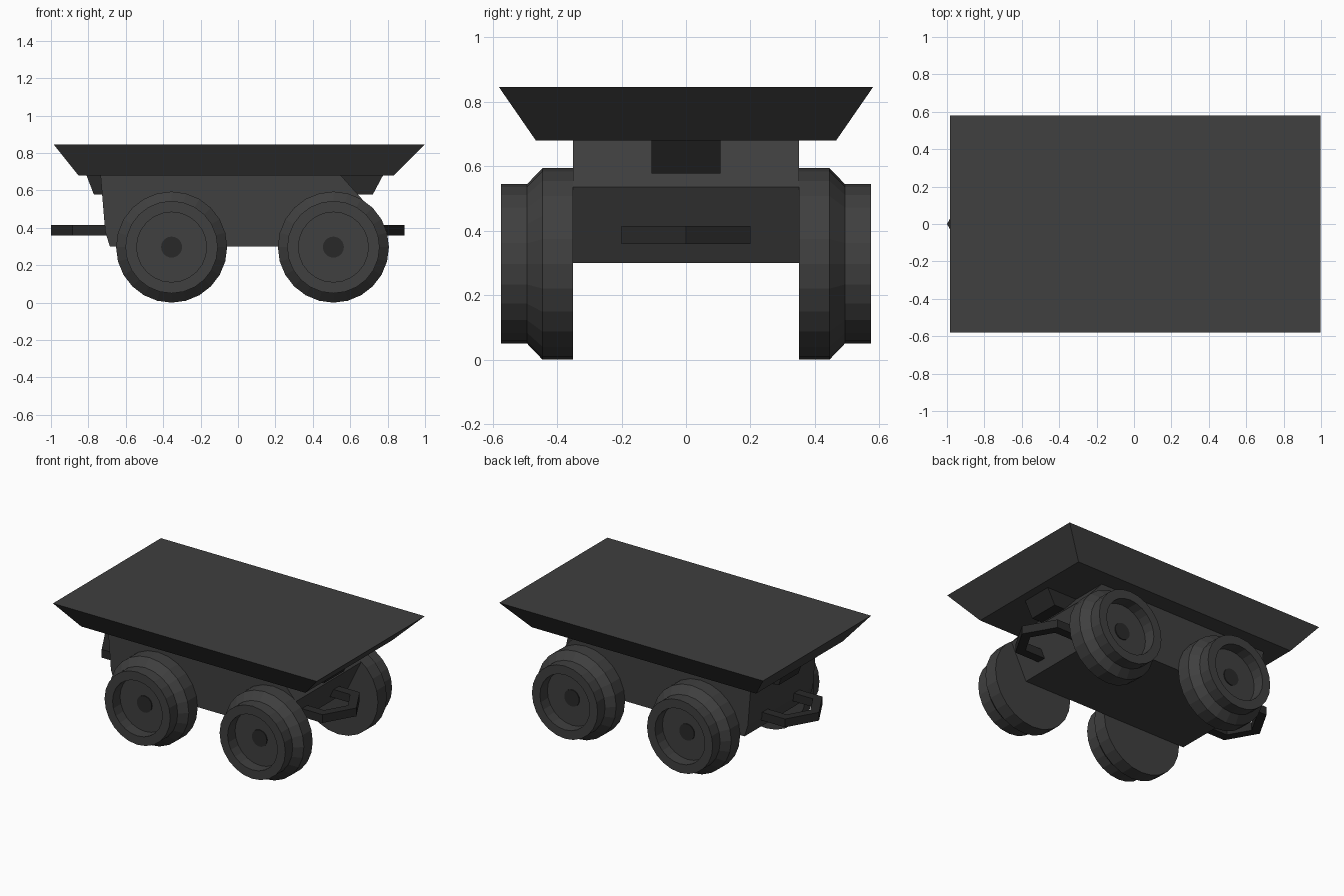
import bpy, bmesh, math
from mathutils import Matrix

if "Cube" in bpy.data.objects:
    bpy.data.objects.remove(bpy.data.objects["Cube"])

def material(name, v):
    m = bpy.data.materials.new(name)
    m.diffuse_color = (v, v, v, 1)
    m.use_nodes = True
    m.node_tree.nodes["Principled BSDF"].inputs["Base Color"].default_value = m.diffuse_color
    return m

GREY = material("dark_grey", 0.05)
BLACK = material("blackened_iron", 0.022)

def finish(name, bm, mat):
    bmesh.ops.recalc_face_normals(bm, faces=bm.faces[:])
    me = bpy.data.meshes.new(name)
    bm.to_mesh(me)
    bm.free()
    me.materials.append(mat)
    ob = bpy.data.objects.new(name, me)
    bpy.context.collection.objects.link(ob)
    return ob

def loft(name, rings, mat, caps=True):
    """Skin consecutive closed rings of points."""
    bm = bmesh.new()
    vr = [[bm.verts.new(p) for p in r] for r in rings]
    n = len(vr[0])
    for a, b in zip(vr, vr[1:]):
        for i in range(n):
            j = (i + 1) % n
            bm.faces.new((a[i], a[j], b[j], b[i]))
    if caps:
        bm.faces.new(vr[0])
        bm.faces.new(vr[-1])
    return finish(name, bm, mat)

def extrude_xz(name, profile, half, mat):
    return loft(name, [[(x, y, z) for x, z in profile] for y in (-half, half)], mat)

def rect(x0, x1, y, z):
    return [(x0, -y, z), (x1, -y, z), (x1, y, z), (x0, y, z)]

# Flared tray with closed top
loft("tray", [rect(-0.853, 0.832, 0.466, 0.68), rect(-0.985, 0.998, 0.58, 0.845)], GREY)

# Chassis side profile
extrude_xz("chassis", [(-0.735, 0.68), (-0.71, 0.38), (-0.685, 0.30),
                       (0.565, 0.30), (0.68, 0.535), (0.55, 0.68)], 0.35, GREY)

# Tapered blocks under both ends of the tray
extrude_xz("rear_block", [(-0.81, 0.68), (-0.77, 0.577), (-0.69, 0.577), (-0.69, 0.68)], 0.107, BLACK)
extrude_xz("front_block", [(0.775, 0.68), (0.72, 0.577), (0.60, 0.577), (0.52, 0.68)], 0.107, BLACK)

# Pointed coupling loops
def coupling(name, tip, shoulder, root, s):
    w = 0.06
    plan = [(root, -0.2), (shoulder, -0.2), (tip, 0), (shoulder, 0.2), (root, 0.2),
            (root, 0.2 - w), (shoulder - s * 0.03, 0.2 - w), (tip - s * 0.065, 0),
            (shoulder - s * 0.03, w - 0.2), (root, w - 0.2)]
    loft(name, [[(x, y, z) for x, y in plan] for z in (0.358, 0.414)], BLACK)

coupling("front_coupling", 0.89, 0.775, 0.57, 1)
coupling("rear_coupling", -1.0, -0.885, -0.69, -1)

# Flanged wheels with recessed face, and hub
WHEEL = [(0.297, 0.35), (0.297, 0.445), (0.247, 0.493), (0.247, 0.573), (0.187, 0.573), (0.187, 0.493)]
HUB = [(0.056, 0.48), (0.056, 0.499)]

def turned(name, profile, cx, side, mat):
    n = 24
    rings = [[(cx + r * math.cos(math.tau * i / n), side * y, 0.297 + r * math.sin(math.tau * i / n))
              for i in range(n)] for r, y in profile]
    loft(name, rings, mat)

for end, cx in (("rear", -0.355), ("front", 0.51)):
    for label, side in (("right", -1), ("left", 1)):
        turned(f"{end}_{label}_wheel", WHEEL, cx, side, GREY)
        turned(f"{end}_{label}_hub", HUB, cx, side, BLACK)
